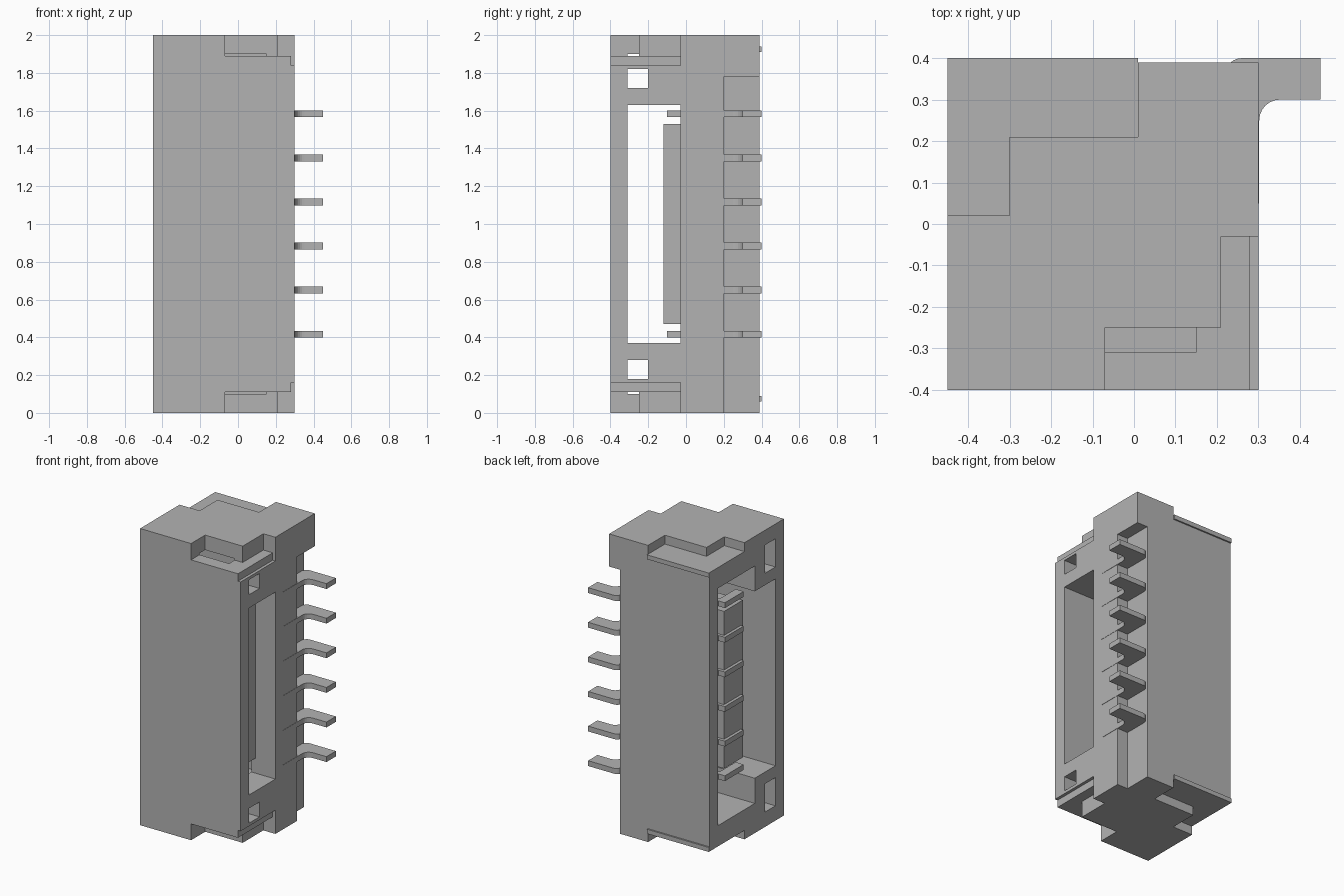
import bpy, bmesh, math

old = bpy.data.objects.get("Cube")
if old:
    bpy.data.objects.remove(old, do_unlink=True)

grey = bpy.data.materials.new("plain_grey")
grey.use_nodes = True
colour = (0.45, 0.45, 0.45, 1)
grey.diffuse_color = colour
grey.node_tree.nodes["Principled BSDF"].inputs["Base Color"].default_value = colour


def prism(name, outline, z0, z1):
    """Extrude an xy outline from z0 to z1."""
    bm = bmesh.new()
    base = bm.faces.new([bm.verts.new((x, y, z0)) for x, y in outline])
    grown = bmesh.ops.extrude_face_region(bm, geom=[base])["geom"]
    tops = [v for v in grown if isinstance(v, bmesh.types.BMVert)]
    bmesh.ops.translate(bm, verts=tops, vec=(0, 0, z1 - z0))
    bmesh.ops.recalc_face_normals(bm, faces=bm.faces)
    mesh = bpy.data.meshes.new(name)
    bm.to_mesh(mesh)
    bm.free()
    mesh.materials.append(grey)
    ob = bpy.data.objects.new(name, mesh)
    bpy.context.collection.objects.link(ob)
    return ob


def box(name, x0, x1, y0, y1, z0, z1):
    return prism(name, [(x0, y0), (x1, y0), (x1, y1), (x0, y1)], z0, z1)


def cut(target, *bounds):
    """Subtract a box from the target."""
    cutter = box("cutter", *bounds)
    cutter.hide_render = True
    mod = target.modifiers.new("cut", "BOOLEAN")
    mod.operation = "DIFFERENCE"
    mod.solver = "EXACT"
    mod.object = cutter
    bpy.context.view_layer.objects.active = target
    bpy.ops.object.modifier_apply(modifier=mod.name)
    bpy.data.objects.remove(cutter, do_unlink=True)


def cut_both_ends(target, x0, x1, y0, y1, z0, z1):
    """Subtract a box and its mirror image about mid height."""
    cut(target, x0, x1, y0, y1, z0, z1)
    cut(target, x0, x1, y0, y1, 2 - z1, 2 - z0)


# Housing shell with its mating cavity and the window through the floor
housing = box("housing", -0.45, 0.30, -0.40, 0.39, 0, 2)
cut(housing, -0.6, 0.12, -0.09, 0.30, 0.20, 1.80)
cut(housing, -0.6, 0.6, -0.31, -0.03, 0.37, 1.63)

# Recess for the solder tails, open at the bottom
cut(housing, 0.22, 0.6, 0.20, 0.6, -0.1, 1.78)

# Stepped corner notches at both ends
cut_both_ends(housing, -0.07, 0.6, -0.6, -0.25, 1.89, 2.1)
cut_both_ends(housing, 0.21, 0.6, -0.6, -0.03, 1.89, 2.1)
cut_both_ends(housing, 0.28, 0.6, -0.6, -0.03, 1.84, 2.1)
cut_both_ends(housing, -0.6, -0.30, 0.02, 0.6, 1.94, 2.1)
cut_both_ends(housing, -0.6, 0.01, 0.21, 0.6, 1.94, 2.1)

# Latch holes, taller on the mating side
cut_both_ends(housing, -0.6, 0.6, -0.31, -0.20, 1.72, 1.82)
cut_both_ends(housing, -0.6, 0.15, -0.31, -0.20, 1.71, 1.90)

# Thin lips along the back
for name, z in (("upper_lip", 1.91), ("lower_lip", 0.06)):
    box(name, -0.45, 0.01, 0.38, 0.40, z, z + 0.03)

# Contact tongue inside the cavity
box("tongue", -0.34, 0.15, -0.12, 0.08, 0.47, 1.53)


def arc(cx, cy, r, start, end, n=6):
    angles = [math.radians(start + (end - start) * i / n) for i in range(n + 1)]
    return [(cx + r * math.cos(a), cy + r * math.sin(a)) for a in angles]


# Row of bent contacts: blade along the tongue, stem in the wall, flat tail
tail = [(-0.33, 0.07), (0.18, 0.07), (0.18, 0.05), (0.302, 0.05)]
tail += arc(0.352, 0.25, 0.05, 180, 90)
tail += [(0.45, 0.30), (0.45, 0.40)]
tail += arc(0.26, 0.36, 0.04, 90, 180)
tail += [(0.22, 0.20), (0.18, 0.12), (-0.30, 0.12)]
for i in range(6):
    z = 1 + (i - 2.5) * 0.2333
    prism(f"contact_{i + 1}", tail, z - 0.018, z + 0.018)
    box(f"contact_tip_{i + 1}", -0.36, -0.30, -0.10, 0.10, z - 0.018, z + 0.018)
